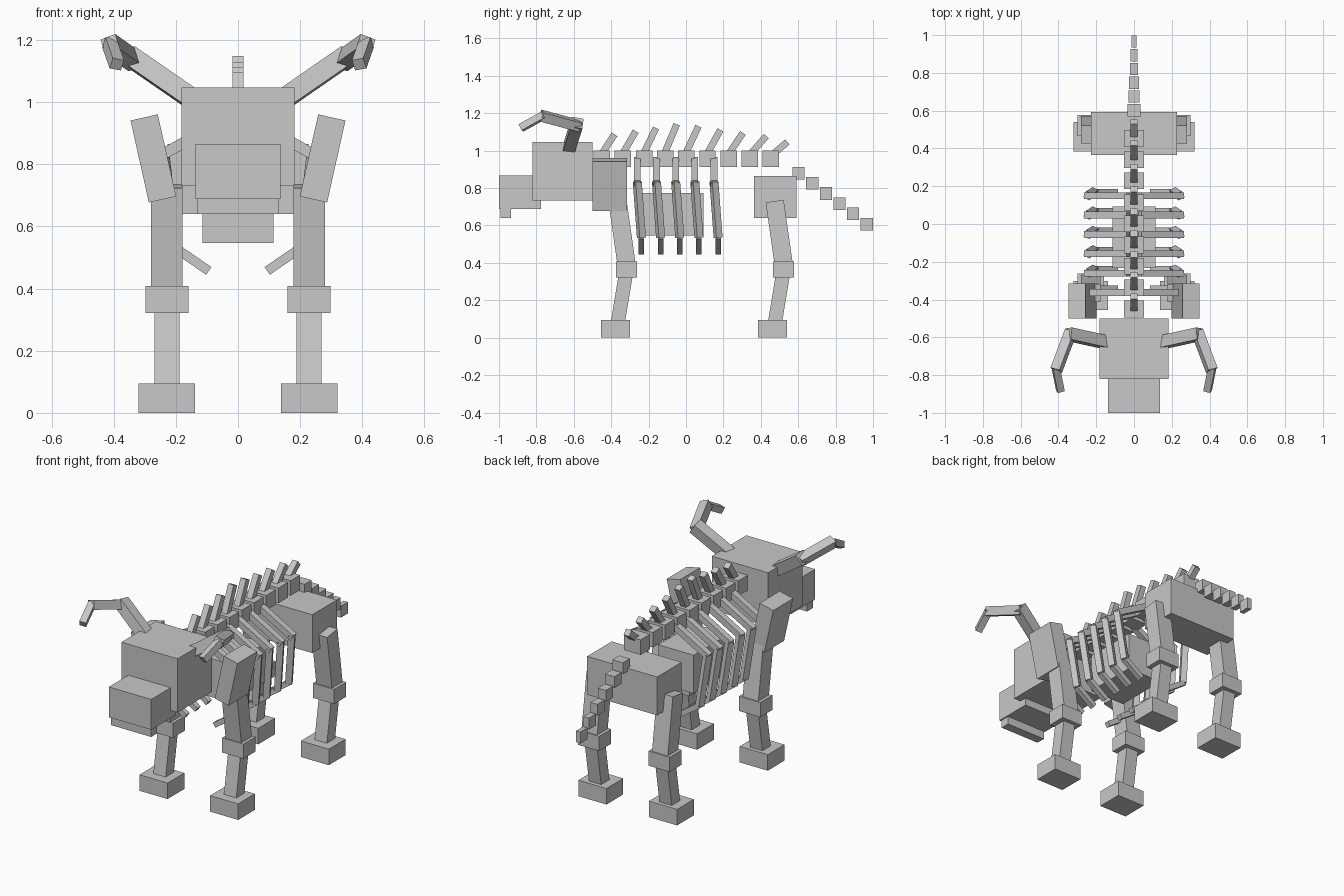
import bpy
from math import radians, sin, cos
from mathutils import Vector

cube = bpy.data.objects.get("Cube")
if cube:
    bpy.data.objects.remove(cube, do_unlink=True)

bone = bpy.data.materials.new("bone_grey")
bone.use_nodes = True
bone.diffuse_color = (0.58, 0.58, 0.58, 1)
bone.node_tree.nodes["Principled BSDF"].inputs["Base Color"].default_value = (0.58, 0.58, 0.58, 1)


def box(name, centre, size):
    """Axis-aligned block."""
    bpy.ops.mesh.primitive_cube_add(size=1, location=centre)
    ob = bpy.context.object
    ob.name = name
    ob.scale = size
    ob.data.materials.append(bone)
    return ob


def beam(name, a, b, wx, wy):
    """Block running from a to b, with cross-section wx by wy."""
    a, b = Vector(a), Vector(b)
    ob = box(name, (a + b) / 2, (wx, wy, (b - a).length))
    ob.rotation_mode = 'QUATERNION'
    ob.rotation_quaternion = Vector((0, 0, 1)).rotation_difference(b - a)
    return ob


# Skull
box("cranium", (0, -0.66, 0.89), (0.365, 0.32, 0.315))
box("snout", (0, -0.888, 0.777), (0.275, 0.225, 0.178))
box("front_teeth", (0, -0.963, 0.67), (0.26, 0.055, 0.06))

# Trunk
box("belly", (0, -0.07, 0.66), (0.23, 0.325, 0.225))
box("pelvis", (0, 0.478, 0.753), (0.454, 0.228, 0.225))

# Backbone with swept-back spines
spine_tops = (1.097, 1.113, 1.129, 1.148, 1.138, 1.12, 1.105, 1.09, 1.06)
spine_tilts = (33, 30, 26, 23, 25, 29, 34, 41, 50)
for i, (top, tilt) in enumerate(zip(spine_tops, spine_tilts)):
    y = -0.45 + 0.113 * i
    box(f"vertebra_{i}", (0, y, 0.957), (0.108, 0.088, 0.088))
    t = radians(tilt)
    top -= 0.018 * sin(t)
    rise = top - 0.96
    beam(f"vertebra_spine_{i}", (0, y - 0.015, 0.96), (0, y - 0.015 + rise * sin(t) / cos(t), top), 0.036, 0.036)

# Tail, tapering in width
for i in range(6):
    box(f"tail_{i}", (0, 0.602 + 0.0728 * i, 0.88 - 0.0545 * i), (0.068 - 0.008 * i, 0.065, 0.067))

for side, s in (("left", 1), ("right", -1)):
    # Ribs: shoulder, side and inward-turned tip
    for i in range(6):
        y = -0.363 + 0.1025 * i
        beam(f"rib_upper_{side}_{i}", (s * 0.03, y, 0.95), (s * 0.255, y, 0.825), 0.036, 0.036)
        beam(f"rib_side_{side}_{i}", (s * 0.245, y, 0.835), (s * 0.21, y + 0.022, 0.535), 0.036, 0.036)
        beam(f"rib_tip_{side}_{i}", (s * 0.215, y + 0.022, 0.54), (s * 0.094, y + 0.022, 0.457), 0.03, 0.03)

    # Shoulder blade leaning outwards
    beam(f"shoulder_blade_{side}", (s * 0.243, -0.407, 0.687), (s * 0.302, -0.407, 0.951), 0.09, 0.184)

    # Legs
    for end, dy in (("front", -0.84), ("hind", 0)):
        beam(f"{end}_upper_leg_{side}", (s * 0.229, 0.524 + dy, 0.38), (s * 0.229, 0.474 + dy, 0.73), 0.102, 0.097)
        box(f"{end}_knee_{side}", (s * 0.229, 0.521 + dy, 0.365), (0.138, 0.112, 0.086))
        beam(f"{end}_lower_leg_{side}", (s * 0.229, 0.472 + dy, 0.06), (s * 0.229, 0.52 + dy, 0.35), 0.08, 0.075)
        box(f"{end}_foot_{side}", (s * 0.229, 0.462 + dy, 0.047), (0.182, 0.155, 0.094))

    # Curved horn in three tapering lengths
    beam(f"horn_base_{side}", (s * 0.14, -0.628, 1.005), (s * 0.35, -0.582, 1.15), 0.064, 0.064)
    beam(f"horn_middle_{side}", (s * 0.335, -0.57, 1.132), (s * 0.412, -0.775, 1.187), 0.052, 0.052)
    beam(f"horn_tip_{side}", (s * 0.414, -0.76, 1.19), (s * 0.39, -0.882, 1.122), 0.038, 0.038)
